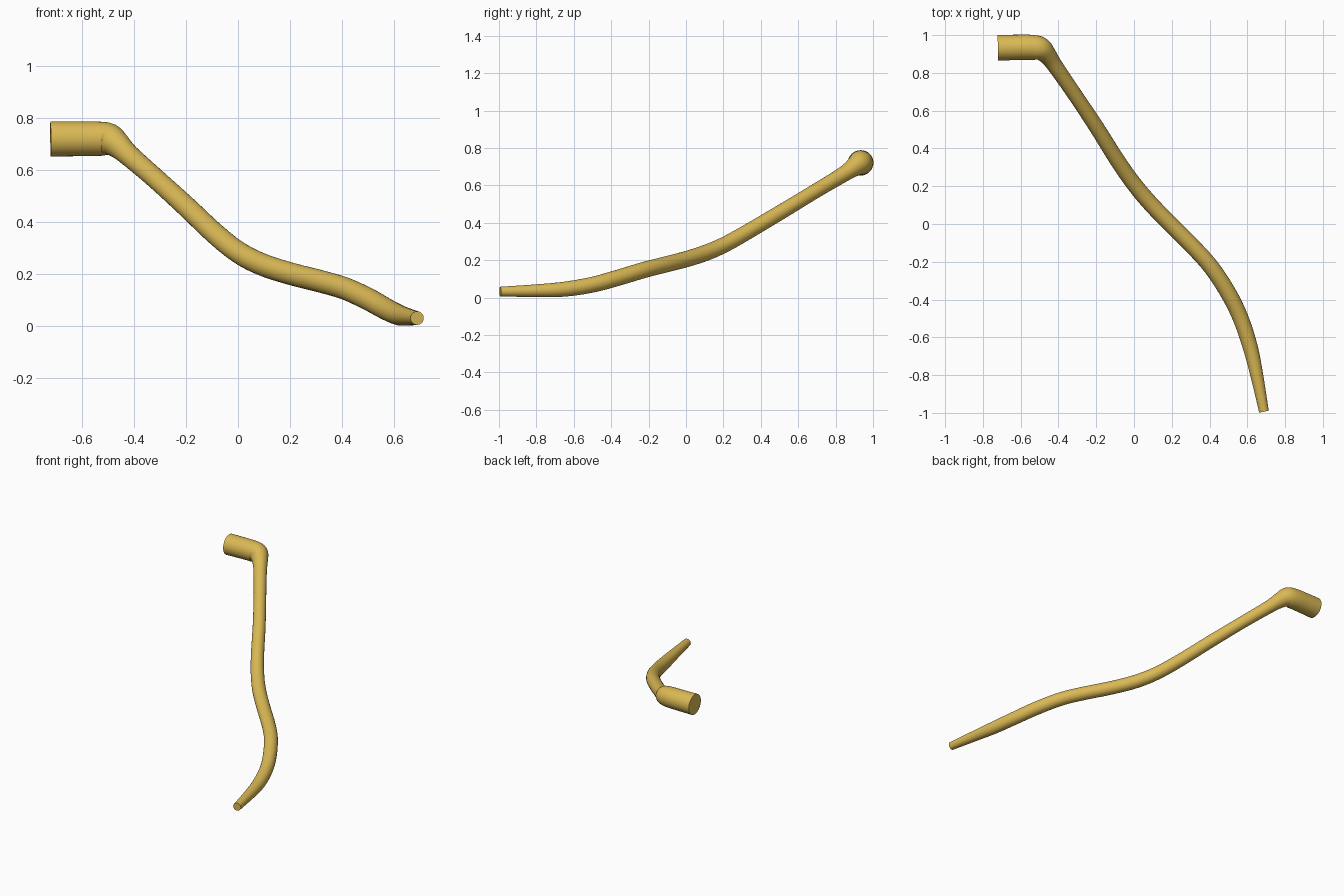
import bpy, bmesh, math
from mathutils import Vector

if "Cube" in bpy.data.objects:
    bpy.data.objects.remove(bpy.data.objects["Cube"])

SIDES = 32
STEPS = 5

# Centre line and radius: x, y, z, r (thick grip, elbow, long curved shaft, thin tip)
PATH = [
    (-0.72, 0.933, 0.72, 0.068), (-0.62, 0.935, 0.721, 0.067),
    (-0.54, 0.935, 0.721, 0.066), (-0.495, 0.927, 0.718, 0.062),
    (-0.46, 0.895, 0.695, 0.050), (-0.42, 0.84, 0.658, 0.042),
    (-0.32, 0.695, 0.571, 0.039), (-0.2, 0.515, 0.462, 0.040),
    (-0.09, 0.34, 0.358, 0.041), (0.0, 0.212, 0.286, 0.042),
    (0.09, 0.105, 0.239, 0.043), (0.2, -0.008, 0.203, 0.043),
    (0.31, -0.118, 0.175, 0.043), (0.41, -0.23, 0.146, 0.043),
    (0.5, -0.367, 0.105, 0.043), (0.565, -0.5, 0.069, 0.042),
    (0.615, -0.65, 0.045, 0.040), (0.65, -0.8, 0.037, 0.034),
    (0.688, -0.993, 0.032, 0.026),
]


def spline(points):
    """Catmull-Rom samples through the 4D points."""
    p = [Vector(q) for q in points]
    p = [2 * p[0] - p[1]] + p + [2 * p[-1] - p[-2]]
    out = []
    for i in range(1, len(p) - 2):
        a, b, c, d = p[i - 1:i + 3]
        for k in range(STEPS):
            t = k / STEPS
            out.append(0.5 * (2 * b + (c - a) * t + (2 * a - 5 * b + 4 * c - d) * t * t
                              + (3 * b - a - 3 * c + d) * t ** 3))
    return out + [p[-2]]


def sweep(name, points):
    """Round tube with flat end caps along the path."""
    samples = spline(points)
    centres = [s.xyz for s in samples]
    bm = bmesh.new()
    rings = []
    up = Vector((0, 0, 1))
    last = len(samples) - 1
    for i, s in enumerate(samples):
        tangent = (centres[min(i + 1, last)] - centres[max(i - 1, 0)]).normalized()
        up = (up - tangent * up.dot(tangent)).normalized()
        side = tangent.cross(up)
        ring = []
        for k in range(SIDES):
            a = 2 * math.pi * k / SIDES
            ring.append(bm.verts.new(centres[i] + s[3] * (math.cos(a) * up + math.sin(a) * side)))
        rings.append(ring)
    for r0, r1 in zip(rings, rings[1:]):
        for k in range(SIDES):
            n = (k + 1) % SIDES
            bm.faces.new((r0[k], r0[n], r1[n], r1[k]))
    bm.faces.new(rings[0])
    bm.faces.new(rings[-1])
    bmesh.ops.recalc_face_normals(bm, faces=bm.faces)
    mesh = bpy.data.meshes.new(name)
    bm.to_mesh(mesh)
    bm.free()
    obj = bpy.data.objects.new(name, mesh)
    bpy.context.collection.objects.link(obj)
    return obj


handle = sweep("bent_handle", PATH)

# Golden yellow finish
gold = bpy.data.materials.new("gold")
gold.diffuse_color = (0.70, 0.48, 0.09, 1)
gold.use_nodes = True
gold.node_tree.nodes["Principled BSDF"].inputs["Base Color"].default_value = gold.diffuse_color
handle.data.materials.append(gold)

bpy.context.view_layer.objects.active = handle
handle.select_set(True)
bpy.ops.object.shade_smooth_by_angle(angle=math.radians(40))
